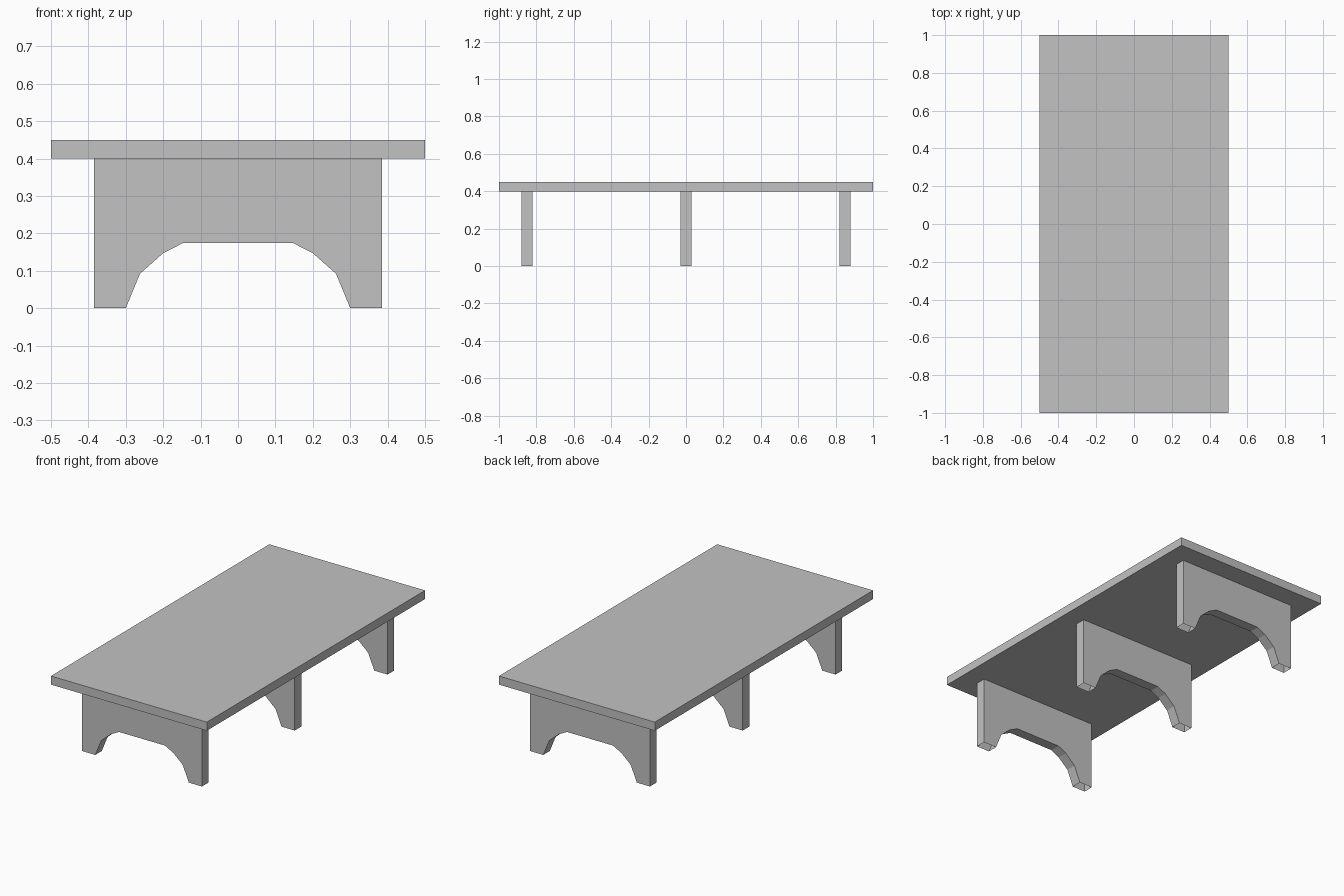
import bpy
import bmesh

cube = bpy.data.objects.get("Cube")
if cube:
    bpy.data.objects.remove(cube, do_unlink=True)

grey = bpy.data.materials.new("plain grey")
grey.use_nodes = True
colour = (0.54, 0.54, 0.54, 1)
grey.diffuse_color = colour
grey.node_tree.nodes["Principled BSDF"].inputs["Base Color"].default_value = colour


def add_object(name, bm):
    bmesh.ops.recalc_face_normals(bm, faces=bm.faces)
    mesh = bpy.data.meshes.new(name)
    bm.to_mesh(mesh)
    bm.free()
    mesh.materials.append(grey)
    obj = bpy.data.objects.new(name, mesh)
    bpy.context.collection.objects.link(obj)
    return obj


# Flat top board
LEG_TOP = 0.4
BOARD = (1.0, 2.0, 0.05)
bm = bmesh.new()
bmesh.ops.create_cube(bm, size=1)
bmesh.ops.scale(bm, vec=BOARD, verts=bm.verts)
bmesh.ops.translate(bm, vec=(0, 0, LEG_TOP + BOARD[2] / 2), verts=bm.verts)
add_object("table_top", bm)

# Half outline of a leg panel, from the outer top corner to the arch crown
half = [(0.385, LEG_TOP), (0.385, 0), (0.3, 0), (0.262, 0.092),
        (0.2, 0.147), (0.147, 0.174)]
outline = half + [(-x, z) for x, z in reversed(half)]
THICK = 0.06


def leg_panel(name, y):
    bm = bmesh.new()
    verts = [bm.verts.new((x, y - THICK / 2, z)) for x, z in outline]
    face = bm.faces.new(verts)
    extruded = bmesh.ops.extrude_face_region(bm, geom=[face], use_keep_orig=True)
    moved = [v for v in extruded["geom"] if isinstance(v, bmesh.types.BMVert)]
    bmesh.ops.translate(bm, vec=(0, THICK, 0), verts=moved)
    bmesh.ops.recalc_face_normals(bm, faces=bm.faces)
    # The feet are open underneath, and the panel is open against the board
    ends = [f for f in bm.faces
            if all(v.co.z < 0.001 for v in f.verts)
            or all(v.co.z > LEG_TOP - 0.001 for v in f.verts)]
    bmesh.ops.delete(bm, geom=ends, context="FACES_ONLY")
    add_object(name, bm)


# Three arched panels along the length
for name, y in (("front_leg", -0.85), ("middle_leg", 0), ("back_leg", 0.85)):
    leg_panel(name, y)
